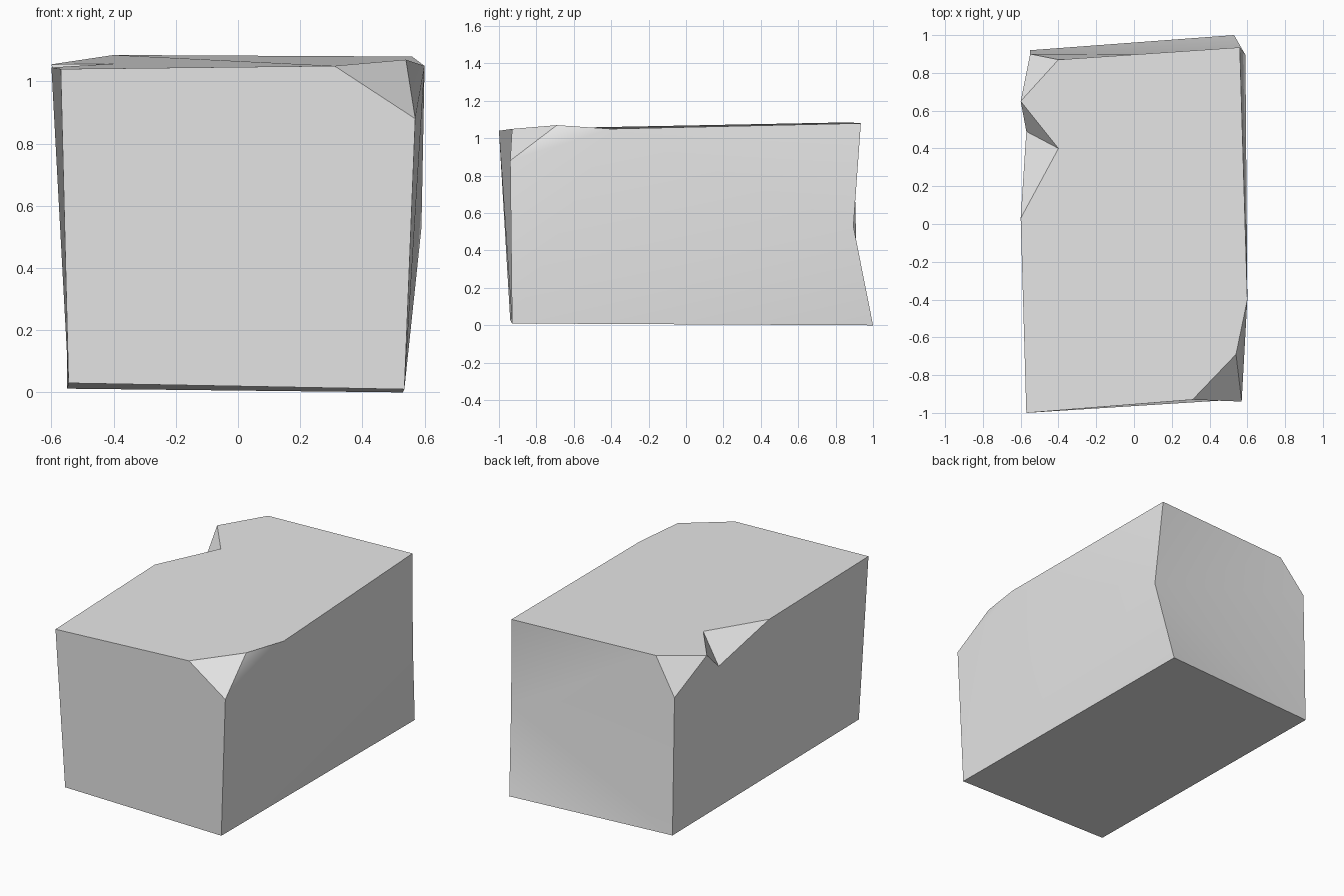
import bpy
import bmesh
import math

default_cube = bpy.data.objects.get("Cube")
if default_cube:
    bpy.data.objects.remove(default_cube, do_unlink=True)

# Single stone colour
stone = bpy.data.materials.new("pale_grey_stone")
stone.use_nodes = True
stone.diffuse_color = (0.8, 0.8, 0.8, 1)
stone.node_tree.nodes["Principled BSDF"].inputs["Base Color"].default_value = stone.diffuse_color

# Corners of the rough block, named by where they sit
corners = dict(
    base_front_west=(-.545, -.94, .03),
    base_front_east=(.535, -.93, .01),
    base_back_east=(.53, 1, 0),
    base_back_west=(-.55, .92, .012),
    bulge_back_east=(.59, .895, .53),
    top_front_west=(-.57, -1, 1.04),
    top_back_east=(.56, .935, 1.08),
    # chipped front corner
    chip_front=(.31, -.93, 1.05),
    chip_inner=(.54, -.69, 1.07),
    chip_low=(.57, -.94, .88),
    chip_side=(.6, -.4, 1.05),
    # chipped back corner
    nick_back=(-.4, .87, 1.085),
    nick_side=(-.6, .65, 1.055),
    nick_low=(-.55, .9, .87),
    # notch in the top edge
    notch_inner=(-.4, .4, 1.057),
    notch_low=(-.57, .49, .917),
    notch_front=(-.6, .03, 1.045),
)

bm = bmesh.new()
vert = {name: bm.verts.new(point) for name, point in corners.items()}


def face(names):
    bm.faces.new([vert[name] for name in names.split()])


# Base, top and front
face("base_front_west base_back_west base_back_east base_front_east")
face("top_front_west chip_front chip_inner chip_side top_back_east "
     "nick_back nick_side notch_inner notch_front")
face("base_front_west base_front_east chip_low chip_front top_front_west")

# West side, with the notch and nick cut into its upper edge
face("top_front_west notch_front notch_low nick_side nick_low "
     "base_back_west base_front_west")

# East side, gently bulging
face("base_front_east base_back_east bulge_back_east")
face("base_front_east bulge_back_east chip_side")
face("base_front_east chip_side chip_low")
face("bulge_back_east top_back_east chip_side")

# Back, slightly hollow across the middle
face("base_back_east base_back_west bulge_back_east")
face("base_back_west nick_low bulge_back_east")
face("bulge_back_east nick_low nick_back")
face("bulge_back_east nick_back top_back_east")

# Broken facets
face("chip_front chip_low chip_inner")
face("chip_low chip_side chip_inner")
face("nick_back nick_low nick_side")
face("nick_side notch_low notch_inner")
face("notch_inner notch_low notch_front")

bmesh.ops.recalc_face_normals(bm, faces=bm.faces)
mesh = bpy.data.meshes.new("stone_block")
bm.to_mesh(mesh)
bm.free()
mesh.materials.append(stone)

block = bpy.data.objects.new("stone_block", mesh)
bpy.context.collection.objects.link(block)
bpy.ops.object.select_all(action="DESELECT")
block.select_set(True)
bpy.context.view_layer.objects.active = block
bpy.ops.object.shade_smooth_by_angle(angle=math.radians(30))
